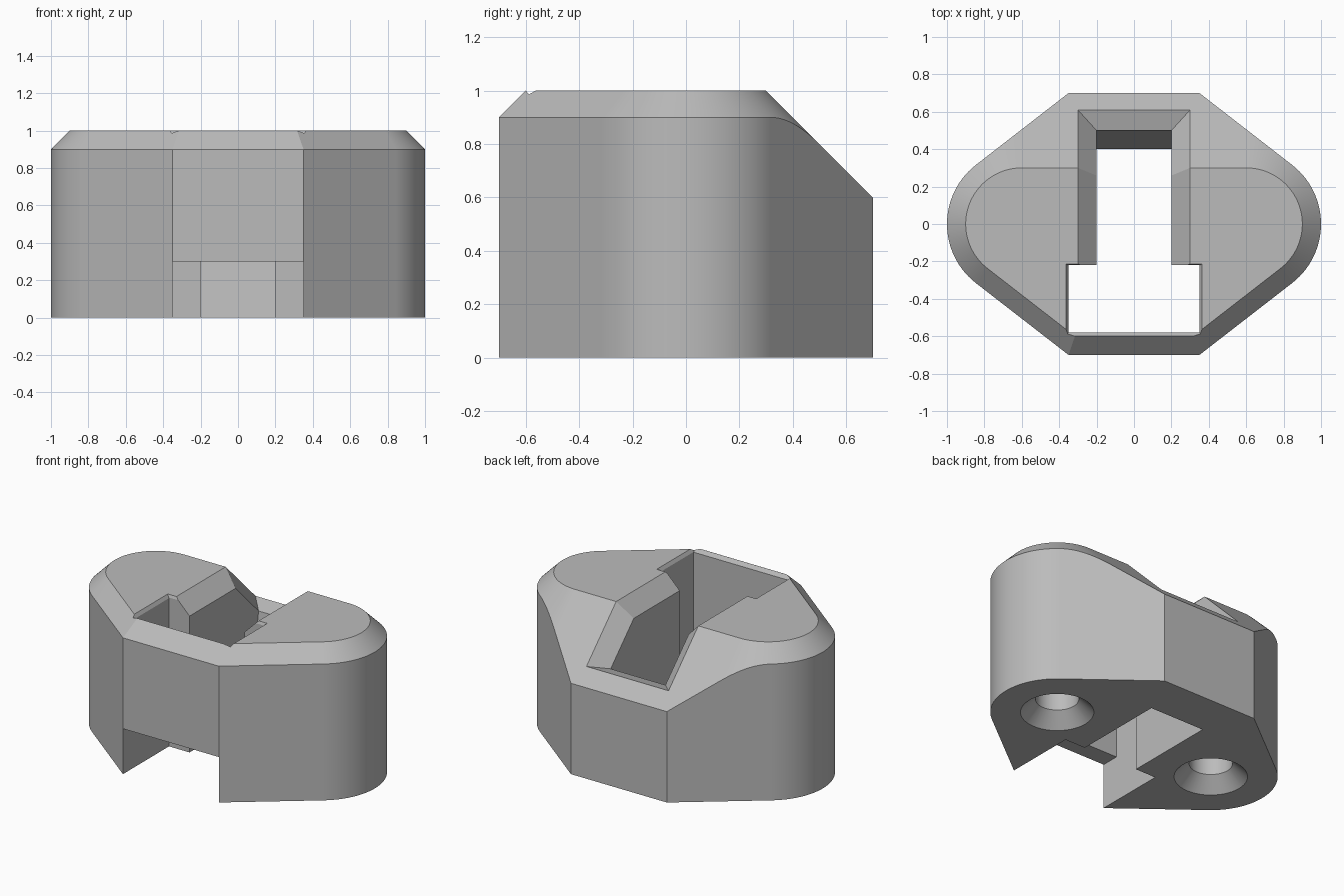
import bpy, bmesh, math

cube = bpy.data.objects.get("Cube")
if cube:
    bpy.data.objects.remove(cube, do_unlink=True)

grey = bpy.data.materials.new("plain grey")
colour = (0.5, 0.5, 0.5, 1)
grey.use_nodes = True
grey.diffuse_color = colour
grey.node_tree.nodes["Principled BSDF"].inputs["Base Color"].default_value = colour


def loft(name, rings, split_caps=False):
    """Join equal-length closed rings into a solid with capped ends."""
    bm = bmesh.new()
    loops = [[bm.verts.new(p) for p in ring] for ring in rings]
    n = len(loops[0])
    for a, b in zip(loops, loops[1:]):
        for i in range(n):
            j = (i + 1) % n
            bm.faces.new((a[i], a[j], b[j], b[i]))
    for end in (loops[0], loops[-1]):
        if split_caps:
            bm.faces.new([end[i] for i in (0, 1, 2, 5)])
            bm.faces.new([end[i] for i in (5, 2, 3, 4)])
        else:
            bm.faces.new(end)
    bmesh.ops.recalc_face_normals(bm, faces=bm.faces[:])
    mesh = bpy.data.meshes.new(name)
    bm.to_mesh(mesh)
    bm.free()
    mesh.materials.append(grey)
    obj = bpy.data.objects.new(name, mesh)
    bpy.context.collection.objects.link(obj)
    return obj


def mirrored(half):
    return half + [(-x, y) for x, y in reversed(half)]


def at_height(outline, z):
    return [(x, y, z) for x, y in outline]


def arc(radius, start, end, steps):
    angles = [math.radians(start + (end - start) * i / steps) for i in range(steps + 1)]
    return [(0.6 + radius * math.cos(a), radius * math.sin(a)) for a in angles]


TANGENT = 52.21


def wall_outline():
    return mirrored([(0.35, -0.7)] + arc(0.4, -TANGENT, TANGENT, 28) + [(0.35, 0.7)])


def roof_outline(drop):
    """Roof section: straight corners in front, rounded stadium at the back."""
    r = 0.3 + drop
    front = [(0.35 - 0.343 * (0.1 - drop), -0.6 - drop)]
    return mirrored(front + arc(r, -TANGENT, TANGENT, 28) + arc(r, TANGENT, 90, 12)[1:])


def rectangle(x, y0, y1, z):
    return [(-x, y0, z), (x, y0, z), (x, y1, z), (-x, y1, z)]


def cut(target, tool, operation="DIFFERENCE"):
    tool.hide_render = True
    mod = target.modifiers.new("cut", "BOOLEAN")
    mod.operation = operation
    mod.solver = "EXACT"
    mod.object = tool
    bpy.context.view_layer.objects.active = target
    bpy.ops.object.modifier_apply(modifier=mod.name)
    bpy.data.objects.remove(tool, do_unlink=True)


# Main block, trimmed by a 45 degree roof
body = loft("mount_body", [at_height(wall_outline(), z) for z in (0, 1)])
roof = loft("roof_trim", [at_height(roof_outline(d), 1 - d) for d in (-0.05, 0.1, 1.1)])
cut(body, roof, "INTERSECT")

# Wide front pocket with an opening under the front wall
profile = [(-0.8, -0.1), (-0.22, -0.1), (-0.22, 1.1), (-0.58, 1.1), (-0.58, 0.3), (-0.8, 0.3)]
cut(body, loft("pocket_cutter", [[(x, y, z) for y, z in profile] for x in (-0.35, 0.35)]))

# Small lip around the top of the pocket
cut(body, loft("lip_cutter", [rectangle(0.345, -0.575, -0.225, 0.97),
                              rectangle(0.365, -0.602, -0.212, 1.003)]))


# Narrow slot with a flared rim that follows the roof
def slot_section(y_bottom, inner, outer):
    (yi, zi), (yo, zo) = inner, outer
    return [(-0.2, y_bottom, -0.1), (0.2, y_bottom, -0.1), (0.2, yi, zi),
            (0.4, yo, zo), (-0.4, yo, zo), (-0.2, yi, zi)]


cut(body, loft("slot_cutter", [
    slot_section(-0.25, (-0.25, 0.9), (-0.25, 1.1)),
    slot_section(0.259, (0.259, 0.9), (0.341, 1.1)),
    slot_section(0.385, (0.5, 0.659), (0.72, 0.721)),
], split_caps=True))

# Countersunk blind screw holes in the base
for side in (-1, 1):
    rings = []
    for r, z in ((0.32, -0.1), (0.13, 0.09), (0.13, 0.5)):
        rings.append([(side * 0.6 + r * math.cos(k * math.tau / 48),
                       r * math.sin(k * math.tau / 48), z) for k in range(48)])
    cut(body, loft("screw_hole_cutter", rings))

# Smooth curved walls, crisp edges
bpy.ops.object.select_all(action="DESELECT")
body.select_set(True)
bpy.context.view_layer.objects.active = body
bpy.ops.object.shade_smooth_by_angle(angle=math.radians(20))
weighted = body.modifiers.new("weighted normals", "WEIGHTED_NORMAL")
weighted.keep_sharp = True
